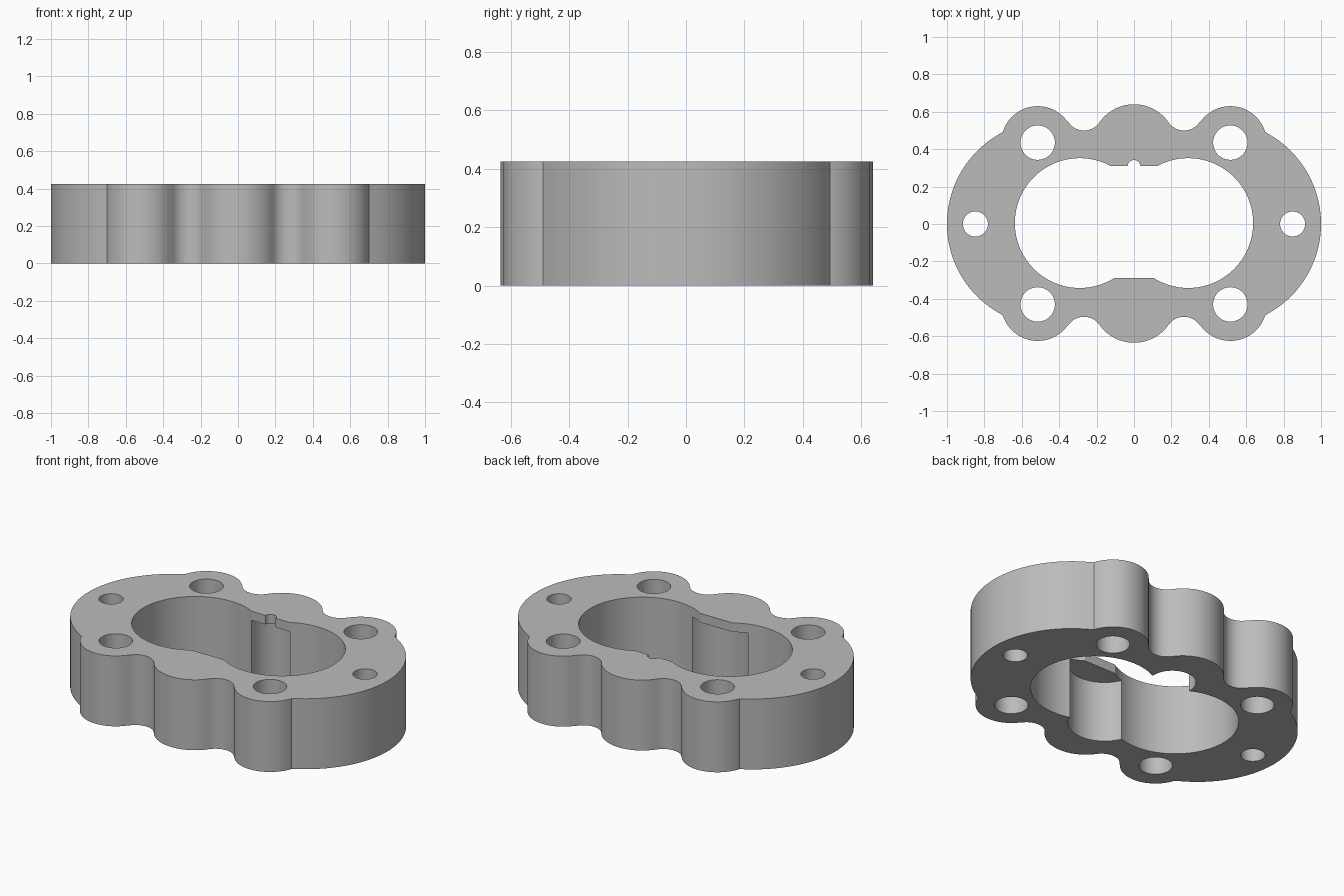
import bpy, bmesh
from math import atan2, cos, sin, sqrt, pi

HEIGHT = 0.425
LEDGE = 0.37        # underside of the thin ledges over the recesses

if "Cube" in bpy.data.objects:
    bpy.data.objects.remove(bpy.data.objects["Cube"])

steel = bpy.data.materials.new("grey_metal")
steel.use_nodes = True
GREY = (0.5, 0.5, 0.5, 1)
steel.diffuse_color = GREY
steel.node_tree.nodes["Principled BSDF"].inputs["Base Color"].default_value = GREY


def arc(cx, cy, r, a0, a1, n):
    return [(cx + r * cos(a0 + (a1 - a0) * i / n), cy + r * sin(a0 + (a1 - a0) * i / n))
            for i in range(n + 1)]


def prism(name, points, z0, z1):
    """Extrude a closed outline between two heights."""
    bm = bmesh.new()
    face = bm.faces.new([bm.verts.new((x, y, z0)) for x, y in points])
    top = bmesh.ops.extrude_face_region(bm, geom=[face])["geom"]
    bmesh.ops.translate(bm, vec=(0, 0, z1 - z0),
                        verts=[v for v in top if isinstance(v, bmesh.types.BMVert)])
    bmesh.ops.recalc_face_normals(bm, faces=bm.faces)
    mesh = bpy.data.meshes.new(name)
    bm.to_mesh(mesh)
    bm.free()
    mesh.materials.append(steel)
    ob = bpy.data.objects.new(name, mesh)
    bpy.context.collection.objects.link(ob)
    return ob


def circle(cx, cy, r, n=48):
    return arc(cx, cy, r, 0, 2 * pi, n)[:-1]


# Outer outline: one quadrant of end arc, bolt lobe, fillet and central lobe
end_x, end_r = 0.447, 0.553
bolt_x, bolt_y, bolt_r = 0.515, 0.435, 0.195
mid_y, mid_r = 0.415, 0.225
fil_y, fil_r = 0.6, 0.1
fil_x = sqrt((mid_r + fil_r) ** 2 - (fil_y - mid_y) ** 2)
to_bolt = atan2(fil_y - bolt_y, fil_x - bolt_x)
to_mid = atan2(fil_y - mid_y, fil_x)
quad = arc(end_x, 0, end_r, 0, atan2(0.493, 0.253), 28)[:-1]
quad += arc(bolt_x, bolt_y, bolt_r, atan2(0.058, 0.185), to_bolt, 28)[:-1]
quad += arc(fil_x, fil_y, fil_r, to_bolt - pi, to_mid - pi, 16)[:-1]
quad += arc(0, mid_y, mid_r, to_mid, pi / 2, 14)

back = quad + [(-x, y) for x, y in quad[-2::-1]]
front = [(x, -0.992 * y) for x, y in back[-2:0:-1]]
housing = prism("pump_housing", back + front, 0, HEIGHT)

# Twin-bore cavity, with flats where the bores meet
bore_x, bore_y, bore_r = 0.29, 0.005, 0.347
flat_front, flat_back = -0.29, 0.31


def meet(y):
    dy = y - bore_y
    return atan2(dy, -sqrt(bore_r ** 2 - dy ** 2))


right = arc(bore_x, bore_y, bore_r, meet(flat_front), meet(flat_back), 72)
left = arc(-bore_x, bore_y, bore_r, pi - meet(flat_back), 3 * pi - (pi + meet(flat_front)) + 0, 1)
left = [(-x, y) for x, y in reversed(right)]
cutters = [prism("cavity_cutter", right + left, -0.1, 0.6)]

# Recesses below the ledges, and the small notch in the back ledge
cutters.append(prism("front_recess_cutter", circle(0, -0.25, 0.2, 64), -0.15, LEDGE))
cutters.append(prism("back_recess_cutter", circle(0, 0.325, 0.13, 64), -0.15, LEDGE))
cutters.append(prism("notch_cutter", circle(0, 0.308, 0.034, 32), 0.3, 0.65))

# Bolt holes and dowel holes
for side in (-1, 1):
    for y in (bolt_y, -0.43):
        cutters.append(prism("bolt_hole_cutter", circle(side * bolt_x, y, 0.092), -0.1, 0.6))
    cutters.append(prism("dowel_hole_cutter", circle(side * 0.848, 0, 0.067), -0.1, 0.6))

for cutter in cutters:
    cutter.hide_render = True
    mod = housing.modifiers.new(cutter.name, "BOOLEAN")
    mod.operation = "DIFFERENCE"
    mod.solver = "EXACT"
    mod.object = cutter

# Bake the cuts and drop the cutters
bpy.context.view_layer.update()
cut_mesh = bpy.data.meshes.new_from_object(
    housing.evaluated_get(bpy.context.evaluated_depsgraph_get()))
housing.modifiers.clear()
housing.data = cut_mesh
for cutter in cutters:
    bpy.data.objects.remove(cutter)

bpy.ops.object.select_all(action="DESELECT")
housing.select_set(True)
bpy.context.view_layer.objects.active = housing
bpy.ops.object.shade_smooth_by_angle(angle=pi / 9)
